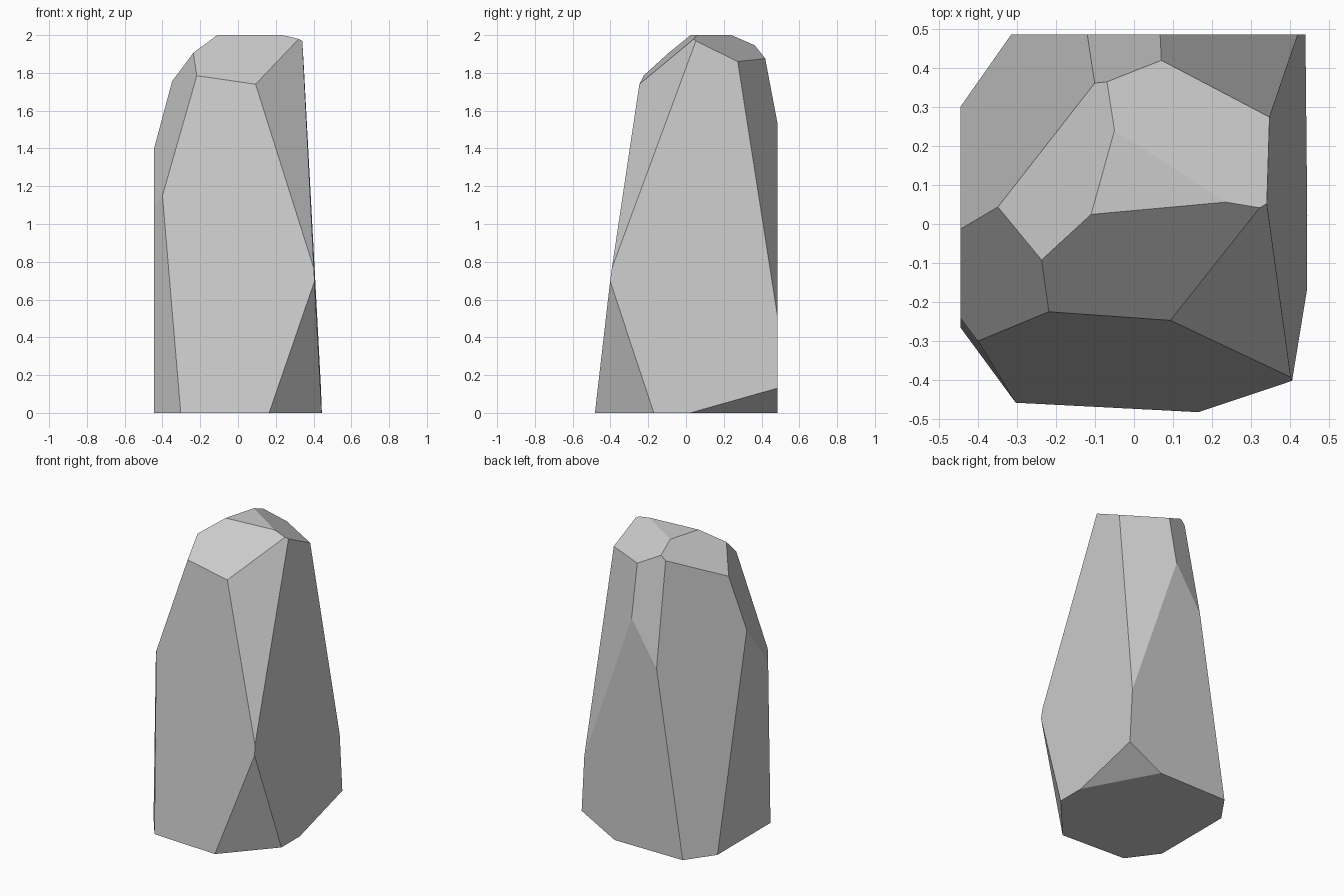
import bpy, bmesh
from mathutils import Vector

# Block the stone is cut from
bm = bmesh.new()
bmesh.ops.create_cube(bm, size=1.0)
for v in bm.verts:
    v.co = Vector((v.co.x * 0.89 if v.co.x < 0 else v.co.x, v.co.y * 0.97, (v.co.z + 0.5) * 2))

# Each facet is a flat cut through three points
cuts = [
    # front facet
    [(-0.303, -0.458, 0), (0.163, -0.482, 0), (-0.06, -0.236, 1.763)],
    # front crown slope
    [(-0.217, -0.225, 1.785), (0.093, -0.247, 1.74), (0.235, 0.056, 2.0)],
    # back right crown
    [(-0.05, 0.24, 2.0), (0.235, 0.056, 2.0), (0.345, 0.275, 1.86)],
    # left crown
    [(-0.11, 0.025, 2.0), (-0.05, 0.24, 2.0), (-0.35, 0.042, 1.755)],
    # left front shoulder
    [(-0.235, -0.093, 1.91), (-0.35, 0.042, 1.75), (-0.40, -0.30, 1.15)],
    # left front lower edge
    [(-0.303, -0.458, 0), (-0.445, -0.265, 0), (-0.40, -0.30, 1.15)],
    # back left side
    [(-0.315, 0.485, 0), (-0.445, 0.30, 0), (-0.10, 0.362, 1.915)],
    # back shoulder
    [(-0.068, 0.365, 1.945), (0.07, 0.42, 1.873), (0.07, 0.485, 1.535)],
    # back right side
    [(0.345, 0.275, 1.86), (0.07, 0.42, 1.873), (0.415, 0.485, 0.52)],
    # right side
    [(0.34, 0.05, 1.975), (0.405, -0.40, 0.70), (0.443, -0.17, 0)],
    # right front shoulder
    [(0.093, -0.247, 1.74), (0.32, 0.04, 1.98), (0.405, -0.40, 0.74)],
    # right front undercut
    [(0.165, -0.482, 0), (0.443, -0.17, 0), (0.405, -0.40, 0.69)],
    # back right undercut
    [(0.44, 0.03, 0), (0.437, 0.485, 0.13), (0.193, 0.485, 0)],
]
centre = Vector((0, 0, 0.9))
for pts in cuts:
    a, b, c = map(Vector, pts)
    n = (b - a).cross(c - a).normalized()
    if n.dot(centre - a) > 0:
        n = -n
    res = bmesh.ops.bisect_plane(bm, geom=bm.verts[:] + bm.edges[:] + bm.faces[:],
                                 plane_co=a, plane_no=n, clear_outer=True, dist=1e-5)
    rim = [e for e in bm.edges if e.is_boundary]
    if rim:
        bmesh.ops.holes_fill(bm, edges=rim, sides=0)
bmesh.ops.recalc_face_normals(bm, faces=bm.faces[:])

# Standing stone
mesh = bpy.data.meshes.new("standing_stone")
bm.to_mesh(mesh)
bm.free()
stone = bpy.data.objects.new("standing_stone", mesh)
bpy.context.collection.objects.link(stone)
